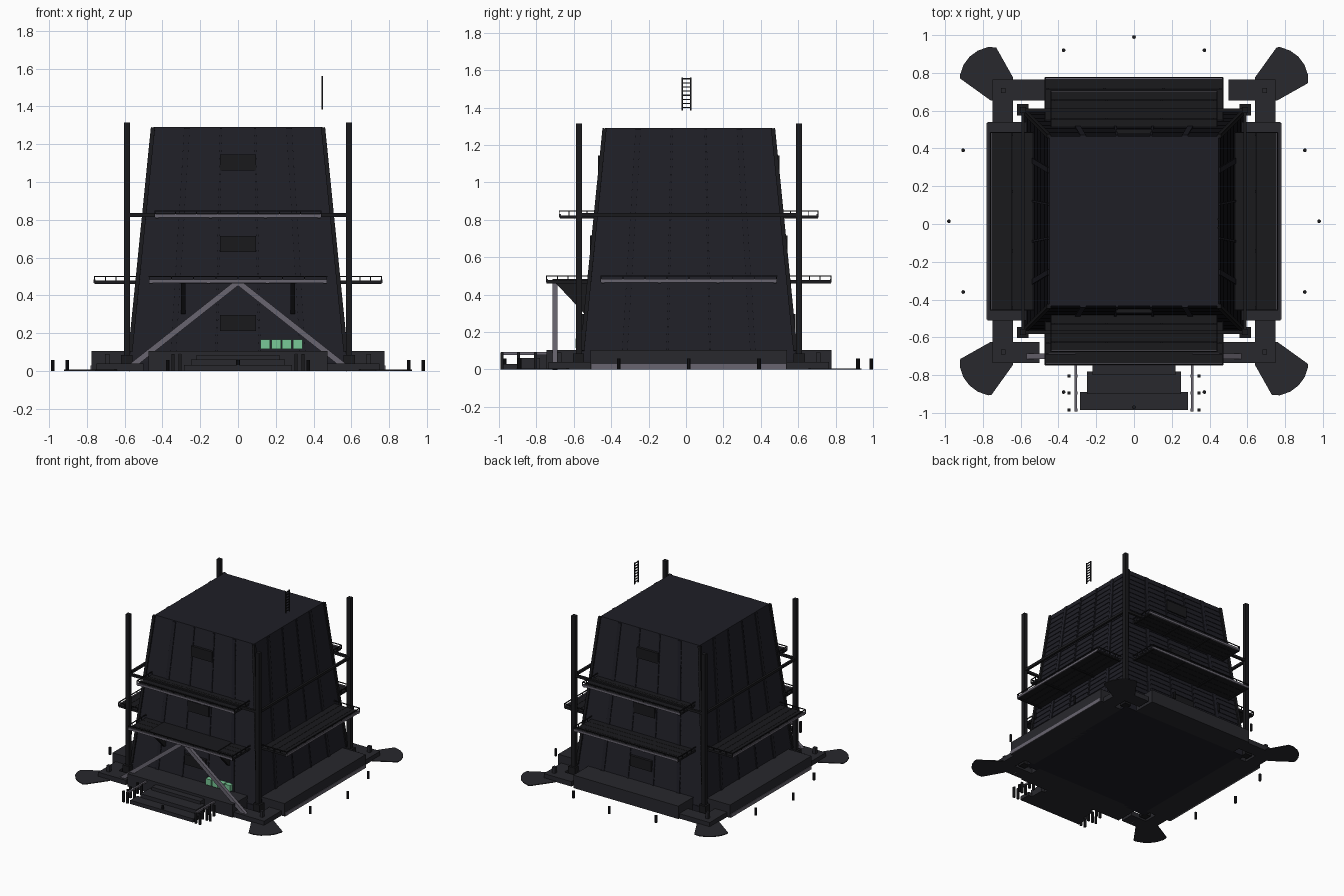
import bpy, bmesh, math
from mathutils import Matrix, Vector

if "Cube" in bpy.data.objects:
    bpy.data.objects.remove(bpy.data.objects["Cube"])

CY = 0.015                      # tower centre in y


def mat(name, c):
    m = bpy.data.materials.new(name)
    m.diffuse_color = (*c, 1)
    m.use_nodes = True
    m.node_tree.nodes["Principled BSDF"].inputs["Base Color"].default_value = m.diffuse_color
    return m


WALL = mat("wall_navy", (.013, .013, .019))
DARK = mat("dark_steel", (.010, .010, .012))
BASE = mat("base_grey", (.021, .021, .026))
LIGHT = mat("light_steel", (.14, .13, .16))
GREEN = mat("green_panel", (.19, .58, .31))


def finish(name, bm, m):
    bmesh.ops.recalc_face_normals(bm, faces=bm.faces[:])
    me = bpy.data.meshes.new(name)
    bm.to_mesh(me)
    bm.free()
    me.materials.append(m)
    ob = bpy.data.objects.new(name, me)
    bpy.context.collection.objects.link(ob)
    return ob


def box(x0, x1, y0, y1, z0, z1):
    c = Vector(((x0 + x1) / 2, (y0 + y1) / 2, (z0 + z1) / 2))
    return Matrix.Translation(c) @ Matrix.Diagonal((x1 - x0, y1 - y0, z1 - z0, 1))


def beam(p, q, w, h):
    # box running from p to q: w is across in plan, h the other way
    p, q = Vector(p), Vector(q)
    d = (q - p).normalized()
    up = Vector((0, 0, 1)) if abs(d.z) < .8 else Vector((0, 1, 0))
    s = d.cross(up).normalized()
    r = Matrix((s, s.cross(d) * -1, d)).transposed()
    if r.determinant() < 0:
        r = Matrix((s, s.cross(d), d)).transposed()
    return (Matrix.Translation((p + q) / 2) @ r.to_4x4()
            @ Matrix.Diagonal((w, h, (q - p).length, 1)))


def build(name, m, parts, sides=None):
    # sides: rotate parts (drawn for the front, around the tower axis) to these faces
    bm = bmesh.new()
    for k in ([None] if sides is None else sides):
        t = Matrix() if k is None else (Matrix.Translation((0, CY, 0))
                                        @ Matrix.Rotation(k * math.pi / 2, 4, 'Z'))
        for p in parts:
            bmesh.ops.create_cube(bm, size=1, matrix=t @ p)
    return finish(name, bm, m)


def hw(z):
    return .57 - (z - .1) * .12 / 1.19


ALL, FB, LR = range(4), (0, 2), (1, 3)

# tapered tower with overlapping siding courses
bm = bmesh.new()
N, rings = 31, []
for i in range(N):
    z0, z1 = .03 + 1.26 * i / N, .03 + 1.26 * (i + 1) / N
    for z, o in ((z0, .003), (z1, -.002)):
        a = hw(z) + o
        rings.append([bm.verts.new((x * a, y * a + CY, z))
                      for x, y in ((-1, -1), (1, -1), (1, 1), (-1, 1))])
for a, b in zip(rings, rings[1:]):
    for i in range(4):
        bm.faces.new((a[i], a[(i + 1) % 4], b[(i + 1) % 4], b[i]))
bm.faces.new(rings[0][::-1])
bm.faces.new(rings[-1])
finish("tower_siding", bm, WALL)

# wall ribs and corner trims
T, B = hw(1.285), hw(.1)
build("wall_ribs", WALL,
      [beam((f * B, -B, .1), (f * T, -T, 1.285), w, .014)
       for f, w in ((-.6, .03), (-.2, .012), (.2, .012), (.6, .03))], ALL)
build("corner_trims", DARK, [beam((B, -B, .1), (T, -T, 1.288), .022, .022)], ALL)

# front and back vents
build("wall_vents", DARK,
      [box(-.095, .095, -hw(z) - .016, -hw(z) + .02, z - .04, z + .045)
       for z in (.25, .67, 1.10)], FB)

# corner columns, their footings and tie ring
build("corner_columns", DARK, [box(.572, .604, -.604, -.572, 0, 1.315)], ALL)
build("column_footings", DARK, [box(.56, .62, -.62, -.56, 0, .085)], ALL)
build("tie_ring", DARK, [beam((-.588, -.588, .825), (.588, -.588, .825), .018, .02)], ALL)


def walkway(name, z, half, inner, outer, sides):
    # thin slatted deck with a low rail and bright edge strip
    n = 4
    s = (outer - inner) / n
    deck = [box(-half, half, -inner - s * (i + 1) + .002, -inner - s * i, z - .012, z)
            for i in range(n)]
    deck += [box(u - .008, u + .008, -outer, -inner, z - .018, z - .008)
             for u in (-half + .01, -half / 3, half / 3, half - .01)]
    build(name + "_deck", DARK, deck, sides)
    top = z + .022
    rail = [beam((-half, -outer, top), (half, -outer, top), .006, .006)]
    for e in (-half, half):
        rail.append(beam((e, -outer, top), (e, -inner, top), .006, .006))
        rail += [beam((e, -inner - s * i, z - .01), (e, -inner - s * i, top), .005, .005)
                 for i in range(n + 1)]
    rail += [beam((half * i / 4, -outer, z), (half * i / 4, -outer, top), .005, .005)
             for i in range(-3, 4)]
    build(name + "_rail", DARK, rail, sides)
    build(name + "_edge", LIGHT, [box(-half, half, -outer - .004, -outer + .006,
                                      z - .012, z + .006)], sides)


walkway("lower_walkway", .478, .47, .53, .76, ALL)
walkway("upper_walkway", .824, .44, .495, .69, FB)

# base slab, plinths and bright skirting
build("base_slab", WALL, [box(-.58, .58, CY - .58, CY + .58, 0, .05)])
build("front_back_plinths", BASE, [box(-.475, .475, -.762, -.55, 0, .105)], FB)
build("side_plinths", BASE, [box(-.525, .525, -.777, -.55, 0, .105)], LR)
build("side_skirting", LIGHT, [box(-.52, .52, -.782, -.77, 0, .028)], LR)

# corner arms, bolts and ground fans
build("corner_arms", BASE, [box(.47, .75, -.75, -.64, 0, .04),
                            box(.64, .75, -.75, -.5, 0, .04),
                            box(.68, .705, -.705, -.68, 0, .09)], ALL)
bm = bmesh.new()
for k in ALL:
    pts = [(.64, -.76), (.73, -.92)]
    pts += [(.74 + .185 * math.cos(a), -.74 - .185 * math.sin(a))
            for a in (math.radians(d) for d in (80, 62, 45, 28, 10))]
    pts += [(.92, -.755), (.76, -.64), (.64, -.64)]
    r = Matrix.Translation((0, CY, 0)) @ Matrix.Rotation(k * math.pi / 2, 4, 'Z')
    lo = [bm.verts.new(r @ Vector((x, y, 0))) for x, y in pts]
    hi = [bm.verts.new(r @ Vector((x, y, .006))) for x, y in pts]
    bm.faces.new(lo[::-1])
    bm.faces.new(hi)
    for i in range(len(pts)):
        j = (i + 1) % len(pts)
        bm.faces.new((lo[i], lo[j], hi[j], hi[i]))
finish("ground_fans", bm, BASE)

# front braces meeting under the walkway
build("front_braces", LIGHT, [beam((s * .585, -.70, .008), (0, -.70, .47), .028, .03)
                              for s in (-1, 1)])

# triangular canopy brackets and canopy plate
bm = bmesh.new()
for s in (-1, 1):
    rows = [[bm.verts.new((s * .29 + dx, y, z))
             for y, z in ((-.705, .47), (-.52, .47), (-.52, .30), (-.545, .30))]
            for dx in (-.011, .011)]
    bm.faces.new(rows[0])
    bm.faces.new(rows[1][::-1])
    for i in range(4):
        j = (i + 1) % 4
        bm.faces.new((rows[0][i], rows[0][j], rows[1][j], rows[1][i]))
finish("canopy_brackets", bm, DARK)
build("canopy_plate", DARK, [box(-.31, .31, -.715, -.51, .462, .484)])

# entrance steps with side rails and posts
build("entrance_steps", BASE, [box(-.22, .22, -.80, -.74, 0, .085),
                               box(-.25, .25, -.90, -.78, 0, .06),
                               box(-.285, .285, -.985, -.89, 0, .03)])
build("step_rails", LIGHT, [beam((s * .308, -.99, .085), (s * .308, -.745, .085), .014, .014)
                            for s in (-1, 1)])
build("step_posts", DARK,
      [box(s * x - .008, s * x + .008, y - .008, y + .008, 0, .09)
       for s in (-1, 1) for x in (.308, .345) for y in (-.985, -.895, -.805)])

# green panels on the front wall
build("green_panels", GREEN, [box(.12 + i * .057, .17 + i * .057, -.59, -.55, .115, .165)
                              for i in range(4)])

# bollards around the site
bm = bmesh.new()
spots = [(0, .99), (0, -.97)]
for s in (-1, 1):
    spots += [(s * .98, .015), (s * .905, .39), (s * .905, -.36), (s * .373, .92), (s * .373, -.89)]
for x, y in spots:
    bmesh.ops.create_cone(bm, cap_ends=True, segments=10, radius1=.01, radius2=.01, depth=.058,
                          matrix=Matrix.Translation((x, y, .029)))
finish("bollards", bm, DARK)

# roof ladder
build("roof_ladder", DARK,
      [box(.443, .451, y - .004, y + .004, 1.385, 1.56) for y in (-.019, .026)]
      + [box(.444, .45, -.02, .027, 1.397 + i * .022, 1.403 + i * .022) for i in range(8)])
